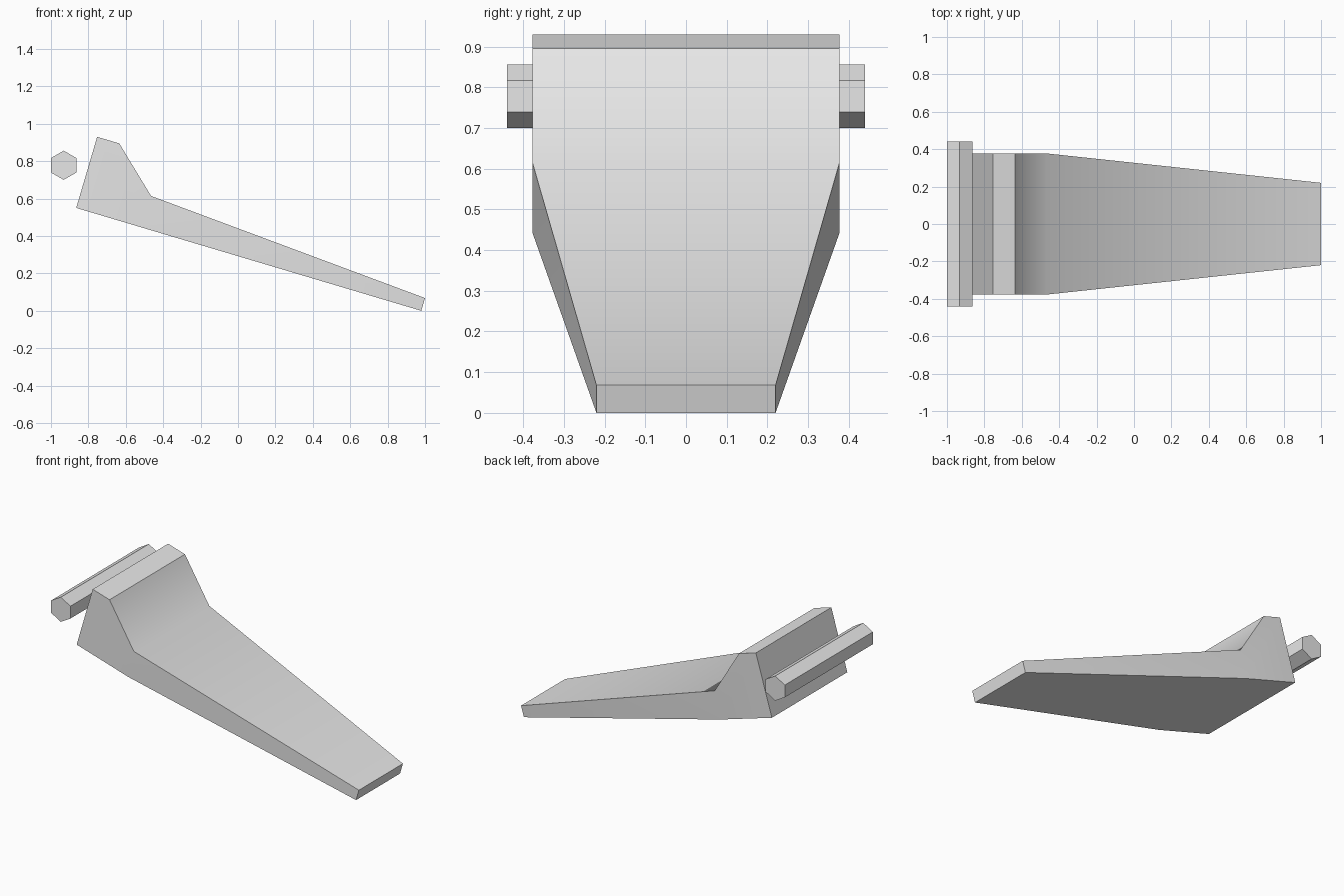
import bpy, bmesh, math

cube = bpy.data.objects.get("Cube")
if cube:
    bpy.data.objects.remove(cube, do_unlink=True)

# Single plain grey
GREY = (0.8, 0.8, 0.8, 1.0)
grey = bpy.data.materials.new("light_grey")
grey.use_nodes = True
grey.diffuse_color = GREY
grey.node_tree.nodes["Principled BSDF"].inputs["Base Color"].default_value = GREY


def finish(obj, angle):
    obj.data.materials.append(grey)
    bpy.ops.object.select_all(action="DESELECT")
    obj.select_set(True)
    bpy.context.view_layer.objects.active = obj
    bpy.ops.object.shade_smooth_by_angle(angle=math.radians(angle))


# Tapered lever: side outline points with the half width at each
WIDE, NARROW = 0.377, 0.22
outline = {
    "heel": (-0.865, 0.55, WIDE),
    "crest_back": (-0.753, 0.93, WIDE),
    "crest_front": (-0.635, 0.895, WIDE),
    "bend_top": (-0.465, 0.614, WIDE),
    "tip_top": (1.0, 0.068, NARROW),
    "tip_bottom": (0.98, 0.0, NARROW),
    "bend_bottom": (-0.503, 0.442, WIDE),
}
bm = bmesh.new()
near = {k: bm.verts.new((x, -w, z)) for k, (x, z, w) in outline.items()}
far = {k: bm.verts.new((x, w, z)) for k, (x, z, w) in outline.items()}

# Side walls: upright block and tapered arm
block = ("heel", "crest_back", "crest_front", "bend_top", "bend_bottom")
arm = ("bend_bottom", "bend_top", "tip_top", "tip_bottom")
for side in (near, far):
    for part in (block, arm):
        bm.faces.new([side[k] for k in part])

# Skin running around the outline
names = list(outline)
for a, b in zip(names, names[1:] + names[:1]):
    bm.faces.new((near[a], near[b], far[b], far[a]))
bmesh.ops.recalc_face_normals(bm, faces=bm.faces)
mesh = bpy.data.meshes.new("lever_body")
bm.to_mesh(mesh)
bm.free()
body = bpy.data.objects.new("lever_body", mesh)
bpy.context.collection.objects.link(body)
finish(body, 40)

# Hexagonal cross pin behind the block, one corner pointing up
bpy.ops.mesh.primitive_cylinder_add(
    vertices=6, radius=0.078, depth=0.88,
    location=(-0.932, 0, 0.778), rotation=(math.radians(90), 0, 0))
pin = bpy.context.object
pin.name = "hinge_pin"
finish(pin, 30)
